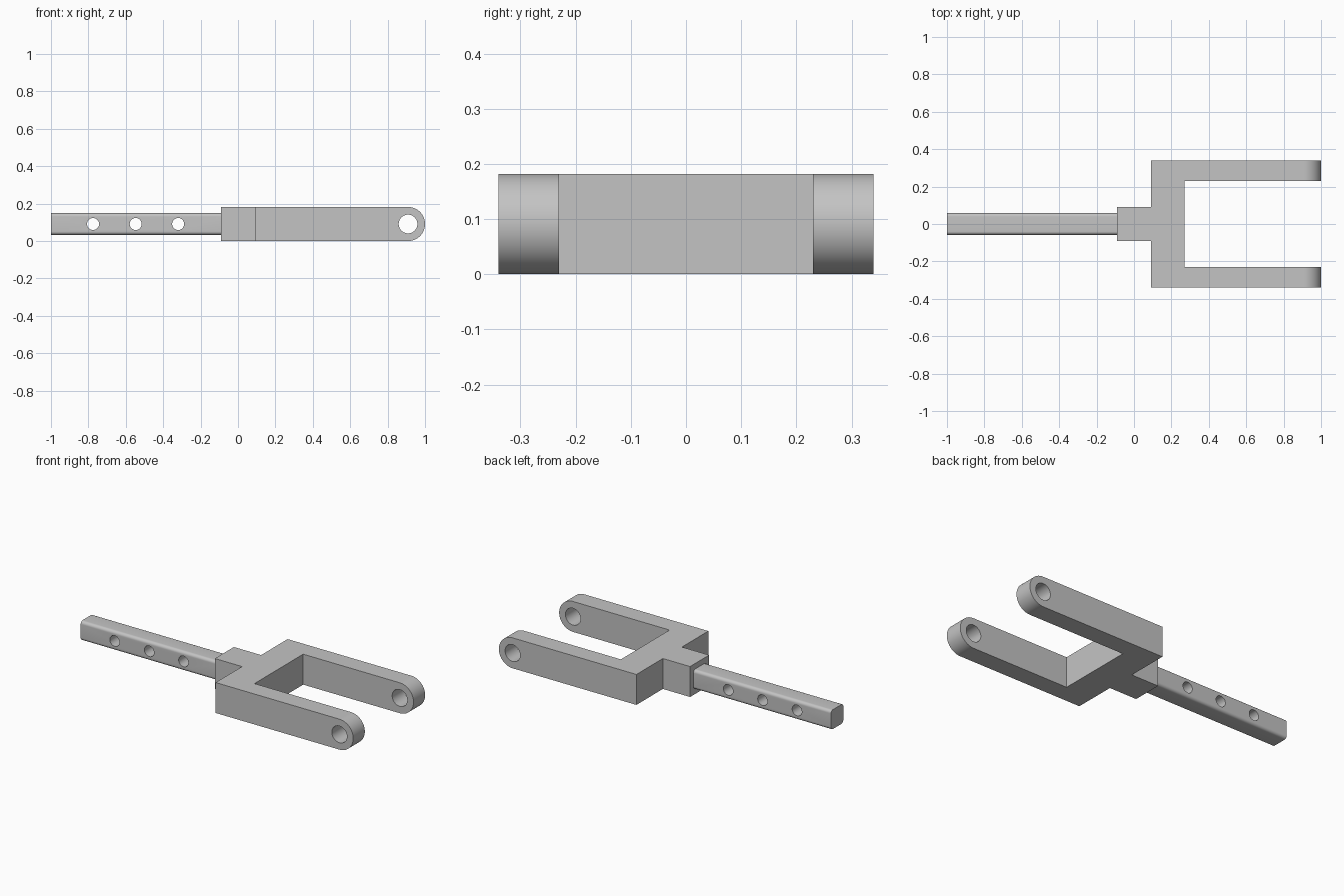
import bpy
from math import sin, cos, pi, radians
from mathutils import Vector

default = bpy.data.objects.get("Cube")
if default:
    bpy.data.objects.remove(default)

steel = bpy.data.materials.new("grey_steel")
steel.use_nodes = True
steel.diffuse_color = (0.55, 0.55, 0.55, 1)
steel.node_tree.nodes["Principled BSDF"].inputs["Base Color"].default_value = (0.55, 0.55, 0.55, 1)

R = 0.091           # half thickness of the fork, also its eye radius
EYE_X = 1 - R
ROD = 0.058         # half width of the rod
FILLET = 0.018


def arc(cx, cy, r, start, end, steps):
    """Points along a circular arc, angles in degrees."""
    angles = [radians(start + (end - start) * i / steps) for i in range(steps + 1)]
    return [(cx + r * cos(a), cy + r * sin(a)) for a in angles]


def prism(name, profile, axis, low, high):
    """Extrude a closed 2D profile along x, y or z."""
    place = {"x": lambda u, v, w: (w, u, v),
             "y": lambda u, v, w: (u, w, v),
             "z": lambda u, v, w: (u, v, w)}[axis]
    if axis == "y":
        profile = profile[::-1]
    n = len(profile)
    verts = [Vector(place(u, v, w)) for w in (low, high) for u, v in profile]
    faces = [list(range(n))[::-1], list(range(n, 2 * n))]
    faces += [(i, (i + 1) % n, n + (i + 1) % n, n + i) for i in range(n)]
    mesh = bpy.data.meshes.new(name)
    mesh.from_pydata(verts, [], faces)
    mesh.materials.append(steel)
    obj = bpy.data.objects.new(name, mesh)
    bpy.context.collection.objects.link(obj)
    return obj


def activate(obj):
    bpy.ops.object.select_all(action="DESELECT")
    obj.select_set(True)
    bpy.context.view_layer.objects.active = obj


def combine(obj, tool, operation):
    """Apply a boolean and drop the tool."""
    activate(obj)
    mod = obj.modifiers.new("cut", "BOOLEAN")
    mod.operation = operation
    mod.solver = "EXACT"
    mod.object = tool
    bpy.ops.object.modifier_apply(modifier=mod.name)
    bpy.data.objects.remove(tool)


def drill(obj, x, radius):
    hole = arc(x, R, radius, 0, 360, 48)[:-1]
    combine(obj, prism("drill", hole, "y", -0.5, 0.5), "DIFFERENCE")


# Fork: plan outline of neck, crossbar and two arms, mirrored across y
half = [(-0.09, 0.09), (0.09, 0.09), (0.09, 0.34), (1.1, 0.34), (1.1, 0.23), (0.27, 0.23)]
outline = [(x, -y) for x, y in half] + half[::-1]
fork = prism("fork", outline, "z", -0.1, 0.3)

# Side profile rounds the arm ends and sets the thickness
side = [(-0.3, 2 * R), (-0.3, 0)] + arc(EYE_X, R, R, -90, 90, 48)
combine(fork, prism("side_profile", side, "y", -0.5, 0.5), "INTERSECT")
drill(fork, EYE_X, 0.05)

# Rod: filleted square bar with three cross holes
c = ROD - FILLET
section = []
for k, (sy, sz) in enumerate([(1, 1), (-1, 1), (-1, -1), (1, -1)]):
    section += arc(sy * c, R + sz * c, FILLET, 90 * k, 90 * k + 90, 8)
rod = prism("rod", section, "x", -1, -0.08)
for x in (-0.775, -0.547, -0.32):
    drill(rod, x, 0.032)

for part in (fork, rod):
    activate(part)
    bpy.ops.object.shade_smooth_by_angle(angle=radians(30))
